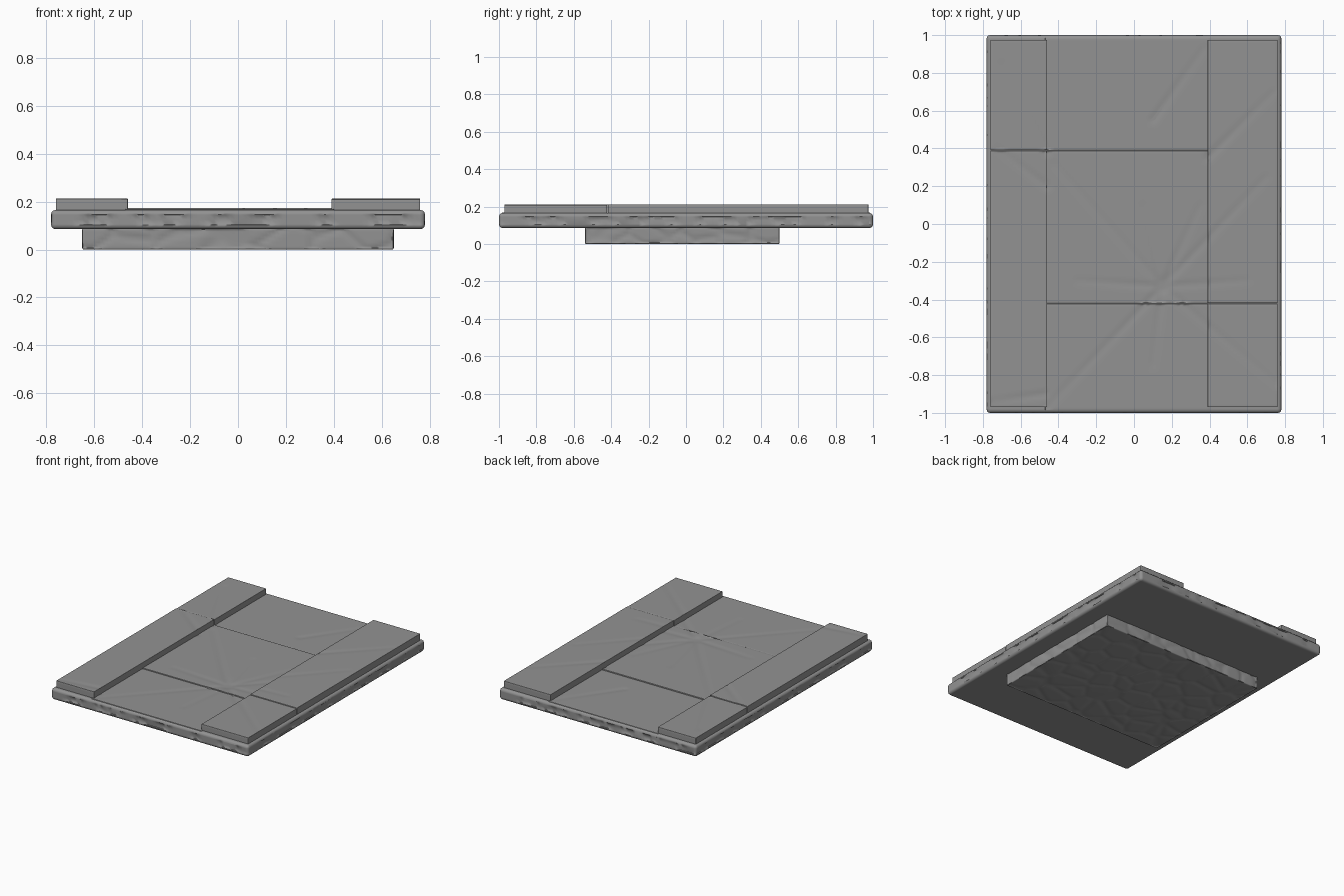
import bpy, bmesh, math
from mathutils import Vector, noise

if "Cube" in bpy.data.objects:
    bpy.data.objects.remove(bpy.data.objects["Cube"])

# Dark grey wrapping
grey = bpy.data.materials.new("dark_grey")
grey.diffuse_color = (0.29, 0.29, 0.29, 1)
grey.use_nodes = True
grey.node_tree.nodes["Principled BSDF"].inputs["Base Color"].default_value = grey.diffuse_color


def seg_dist(p, a, b):
    """Distance from 2D point p to segment ab, and position along it."""
    ab = b - a
    t = max(0.0, min(1.0, (p - a).dot(ab) / ab.length_squared))
    return (p - (a + ab * t)).length, t


# Creases fanning out from a crumple point on the top
hub = Vector((0.15, -0.33))
ends = [(-0.46, -0.97), (0.76, -0.85), (-0.42, 0.32), (0.7, 0.25), (0.35, 0.1),
        (-0.3, -0.3), (0.6, -0.3), (0.1, -0.75), (0.05, 0.1)]
creases = [(hub, Vector(e)) for e in ends]
creases += [(Vector((0.39, 0.35)), Vector((0.74, 0.7))),
            (Vector((0.1, 0.55)), Vector((0.37, 0.93))),
            (Vector((-0.46, 0.38)), Vector((-0.7, 0.85))),
            (Vector((-0.46, 0.2)), Vector((-0.72, 0.4))),
            (Vector((-0.47, -0.9)), Vector((-0.75, -0.94)))]


def top_wrinkle(co):
    h = 0.0
    for a, b in creases:
        d, t = seg_dist(co.xy, a, b)
        h -= 0.004 * (1 - 0.6 * t) * math.exp(-(d / 0.016) ** 2)
    return max(h, -0.006)


def crumple(co):
    """Straight folds along the borders of fixed Voronoi cells."""
    dist = noise.voronoi(Vector((co.x * 6, co.y * 6, co.z * 8)))[0]
    return -0.006 * math.exp(-((dist[1] - dist[0]) / 0.12) ** 2)


def on_sides(co, n):
    return crumple(co) if abs(n.z) < 0.02 and max(abs(n.x), abs(n.y)) > 0.99 else 0.0


def on_top(co, n):
    return top_wrinkle(co) if n.z > 0.9 else 0.0


def on_base(co, n):
    return crumple(co) if n.z < 0.5 and max(abs(c) for c in n) > 0.99 else 0.0


def wrapped_block(name, lo, hi, bevel, step, wrinkle):
    """Bevelled box, sliced into a fine grid and wrinkled."""
    lo, hi = Vector(lo), Vector(hi)
    bm = bmesh.new()
    bmesh.ops.create_cube(bm, size=1)
    for v in bm.verts:
        v.co = Vector(((lo[i] + hi[i]) / 2 + v.co[i] * (hi[i] - lo[i])) for i in range(3))
    bmesh.ops.bevel(bm, geom=bm.edges[:], offset=bevel, segments=3, profile=0.5,
                    affect='EDGES')
    for axis in range(3):
        normal = Vector((0, 0, 0))
        normal[axis] = 1
        count = max(2, round((hi[axis] - lo[axis]) / step))
        for i in range(1, count):
            point = lo.lerp(hi, i / count)
            bmesh.ops.bisect_plane(bm, geom=bm.verts[:] + bm.edges[:] + bm.faces[:],
                                   plane_co=point, plane_no=normal)
    bm.normal_update()
    moves = [(v, v.normal * wrinkle(v.co, v.normal)) for v in bm.verts]
    for v, move in moves:
        v.co += move
    mesh = bpy.data.meshes.new(name)
    bm.to_mesh(mesh)
    bm.free()
    mesh.materials.append(grey)
    obj = bpy.data.objects.new(name, mesh)
    bpy.context.collection.objects.link(obj)
    bpy.ops.object.select_all(action='DESELECT')
    obj.select_set(True)
    bpy.context.view_layer.objects.active = obj
    bpy.ops.object.shade_smooth_by_angle(angle=math.radians(60))


# Main slab and the smaller pad underneath
wrapped_block("slab", (-0.78, -1.0, 0.085), (0.78, 1.0, 0.165), 0.018, 0.022, on_sides)
wrapped_block("base_pad", (-0.65, -0.54, 0.0), (0.65, 0.5, 0.09), 0.006, 0.014, on_base)

# Top covering: low centre strip and raised side strips, split into panels
panels = {
    "centre_front": ((-0.47, -0.985), (0.40, -0.422), 0.169),
    "centre_middle": ((-0.47, -0.418), (0.40, 0.388), 0.173),
    "centre_back": ((-0.47, 0.392), (0.40, 0.985), 0.168),
    "left_front": ((-0.76, -0.97), (-0.46, 0.388), 0.212),
    "left_back": ((-0.76, 0.392), (-0.46, 0.975), 0.209),
    "right_front": ((0.39, -0.97), (0.76, -0.422), 0.209),
    "right_back": ((0.39, -0.418), (0.76, 0.975), 0.212),
}
for name, (a, b, top) in panels.items():
    wrapped_block(name + "_panel", (*a, 0.13), (*b, top), 0.002, 0.016, on_top)
